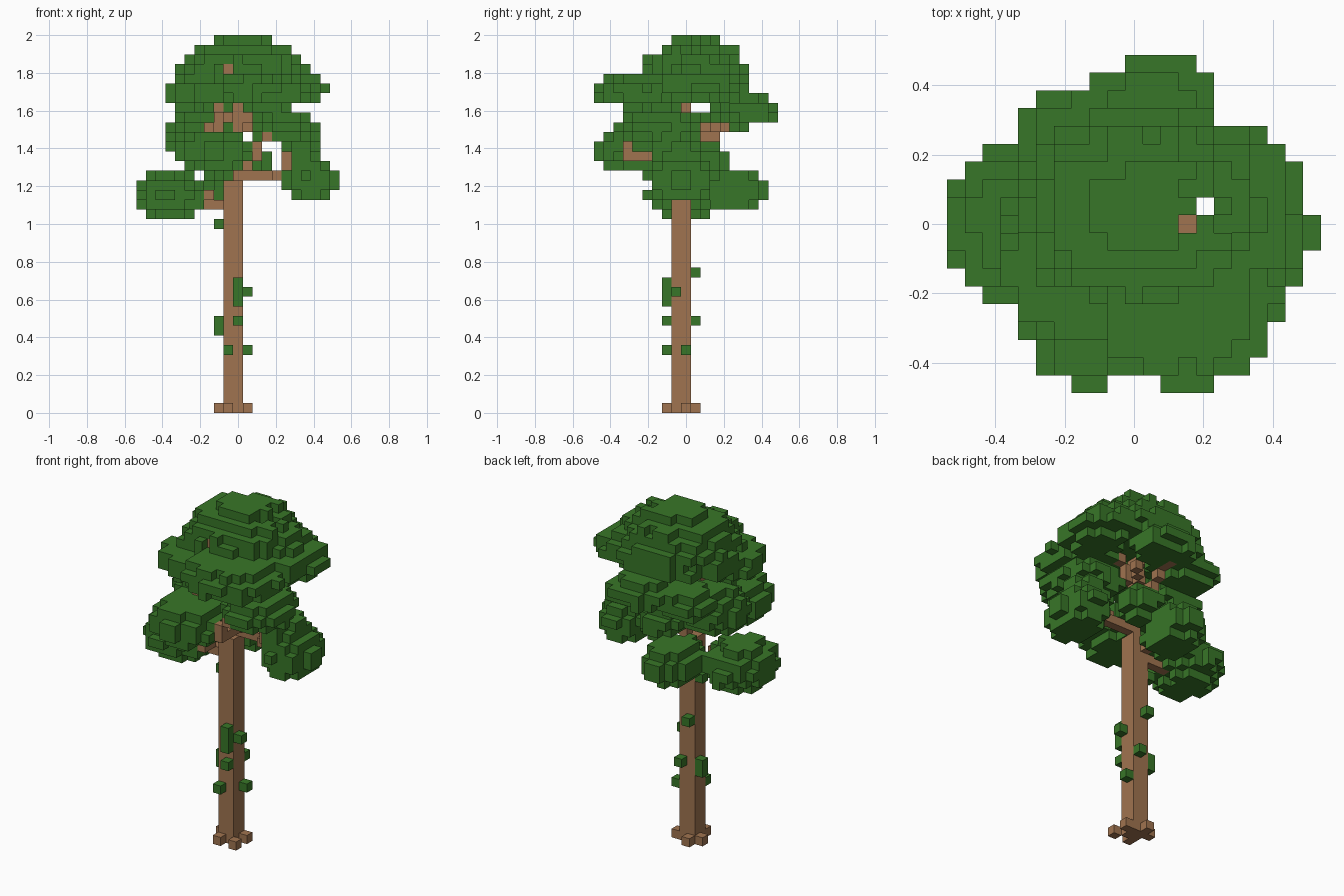
import bpy, bmesh, random
from mathutils import Vector

random.seed(4)
V = 2 / 39  # edge of one block

cube = bpy.data.objects.get("Cube")
if cube:
    bpy.data.objects.remove(cube, do_unlink=True)


def material(name, rgb):
    m = bpy.data.materials.new(name)
    m.use_nodes = True
    m.diffuse_color = (*rgb, 1)
    m.node_tree.nodes["Principled BSDF"].inputs["Base Color"].default_value = (*rgb, 1)
    return m


bark = material("bark brown", (0.35, 0.174, 0.08))
leaf = material("leaf green", (0.039, 0.182, 0.021))


def box(xs, ys, zs):
    """Blocks in an inclusive range of cells."""
    return {(x, y, z) for x in range(xs[0], xs[1] + 1)
            for y in range(ys[0], ys[1] + 1) for z in range(zs[0], zs[1] + 1)}


def line(*points):
    """Blocks along a bent path."""
    cells = set()
    for a, b in zip(points, points[1:]):
        a, b = Vector(a), Vector(b)
        n = int(max(abs(c) for c in b - a))
        cells |= {tuple(round(c) for c in a.lerp(b, i / n)) for i in range(n + 1)}
    return cells


def blob(centre, radii, floor):
    """Blocks inside a slightly ragged ellipsoid, cut flat below."""
    lo = [int(c - r) - 1 for c, r in zip(centre, radii)]
    hi = [int(c + r) + 1 for c, r in zip(centre, radii)]
    return {p for p in sorted(box(*zip(lo, hi))) if p[2] >= floor and
            sum(((q - c) / r) ** 2 for q, c, r in zip(p, centre, radii))
            < 1 + random.uniform(-0.14, 0.08)}


parts = []  # name, material, cells

# Trunk, roots and branches
parts.append(("trunk", bark, box((-1, 0), (-1, 0), (0, 23))))
parts.append(("upper_trunk", bark, box((0, 0), (0, 0), (24, 33))
              | box((-1, 0), (-1, 0), (27, 28))))
parts.append(("roots", bark, {(-1, -2, 0), (1, -2, 0), (1, 0, 0),
                              (-1, 1, 0), (-2, 0, 0)}))
branches = {
    "left_low_branch": [(1, 0, 24), (4, 0, 24), (5, -2, 25), (5, -2, 26)],
    "right_low_branch": [(-2, 0, 21), (-4, 0, 21), (-5, 0, 22)],
    "right_low_twig": [(-3, -1, 22), (-3, -2, 22)],
    "back_low_branch": [(-1, 1, 22), (-1, 4, 23)],
    "front_branch": [(-1, -1, 26), (-3, -5, 26)],
    "left_middle_branch": [(1, -1, 25), (2, -2, 26), (2, -6, 26), (3, -6, 28)],
    "back_branch": [(0, 0, 27), (0, 1, 28), (0, 3, 28), (0, 4, 29), (0, 6, 30)],
    "back_twig": [(1, 2, 29), (3, 4, 29)],
    "right_upper_branch": [(-1, 0, 28), (-2, -2, 29), (-3, -3, 29)],
    "front_upper_branch": [(-1, -1, 30), (-2, -3, 31), (-3, -4, 32)],
    "left_upper_branch": [(1, 0, 30), (1, 0, 31), (3, 0, 33)],
    "crown_fork": [(0, -1, 32), (0, 1, 32)],
    "front_twig": [(-1, -1, 33), (-1, -3, 35)],
}
for name, path in branches.items():
    parts.append((name, bark, line(*path)))

# Leaf clumps on the bare trunk
parts.append(("trunk_leaves", leaf, box((0, 0), (-2, -2), (11, 13))
              | box((-2, -2), (0, 0), (8, 9))
              | {(1, -1, 12), (0, -2, 9), (-1, -2, 6), (1, 0, 6),
                 (-2, 0, 19), (-1, 1, 14), (0, 1, 9)}))

# Canopy clusters: centre, radii, lowest layer
clusters = {
    "crown": ((0.5, 0.9, 33), (7.1, 5.8, 5.65), 33),
    "front_upper_leaves": ((2.6, -4.5, 32.8), (5.7, 4.9, 2), 31),
    "left_upper_leaves": ((5.8, 1, 33.3), (3.5, 4.6, 1.7), 32),
    "right_upper_leaves": ((-3.5, -2.5, 32.4), (4, 3.8, 1.8), 31),
    "back_leaves": ((0.8, 6.5, 30.7), (4.2, 2.9, 1.7), 29),
    "back_right_leaves": ((-3, 4.8, 30), (3.4, 2.9, 1.5), 29),
    "front_leaves": ((-2.5, -5, 26.5), (4, 4.3, 2.5), 24),
    "right_middle_leaves": ((-4, 0.3, 27.8), (3.4, 3.6, 2.7), 25),
    "middle_leaves": ((1.3, 2.5, 25.6), (2.4, 2, 1.9), 24),
    "left_middle_leaves": ((4.8, -3, 28.9), (3.7, 4.6, 1.8), 28),
    "left_low_leaves": ((7.5, -0.5, 23.6), (2.8, 3.6, 2.5), 22),
    "left_low_top_leaves": ((6.6, -0.8, 26), (2.2, 2.8, 1.7), 25),
    "right_low_leaves": ((-7, 0, 21.9), (3.7, 4.2, 2.5), 20),
    "back_low_leaves": ((-1.8, 4.7, 22.5), (2.8, 3.8, 2.3), 21),
}
for name, (centre, radii, floor) in clusters.items():
    cells = blob(centre, radii, floor)
    # open shaft and notches that bare the branch tips
    cells = {p for p in cells if p[:2] != (4, 1)
             and not (p[:2] == (3, 0) and p[2] > 33)
             and not (p[0] == -1 and p[1] < -3 and p[2] == 35)}
    parts.append((name, leaf, cells))

# Earlier parts own shared cells
solid = set()
for i, (name, mat, cells) in enumerate(parts):
    parts[i] = (name, mat, cells - solid)
    solid |= cells

STEPS = [(s if a == 0 else 0, s if a == 1 else 0, s if a == 2 else 0)
         for a in range(3) for s in (-1, 1)]


def build(name, mat, cells):
    """Mesh of the exposed block faces."""
    bm = bmesh.new()
    for c in sorted(cells):
        for step in STEPS:
            if tuple(p + q for p, q in zip(c, step)) in solid:
                continue
            n = Vector(step)
            u = Vector((step[1], step[2], step[0]))
            w = n.cross(u)
            mid = Vector(c) + Vector((0, 0, 0.5)) + n / 2
            bm.faces.new([bm.verts.new((mid + (u * a + w * b) / 2) * V)
                          for a, b in ((-1, -1), (1, -1), (1, 1), (-1, 1))])
    bmesh.ops.remove_doubles(bm, verts=bm.verts, dist=V / 100)
    mesh = bpy.data.meshes.new(name)
    bm.to_mesh(mesh)
    bm.free()
    mesh.materials.append(mat)
    bpy.context.collection.objects.link(bpy.data.objects.new(name, mesh))


for part in parts:
    build(*part)
